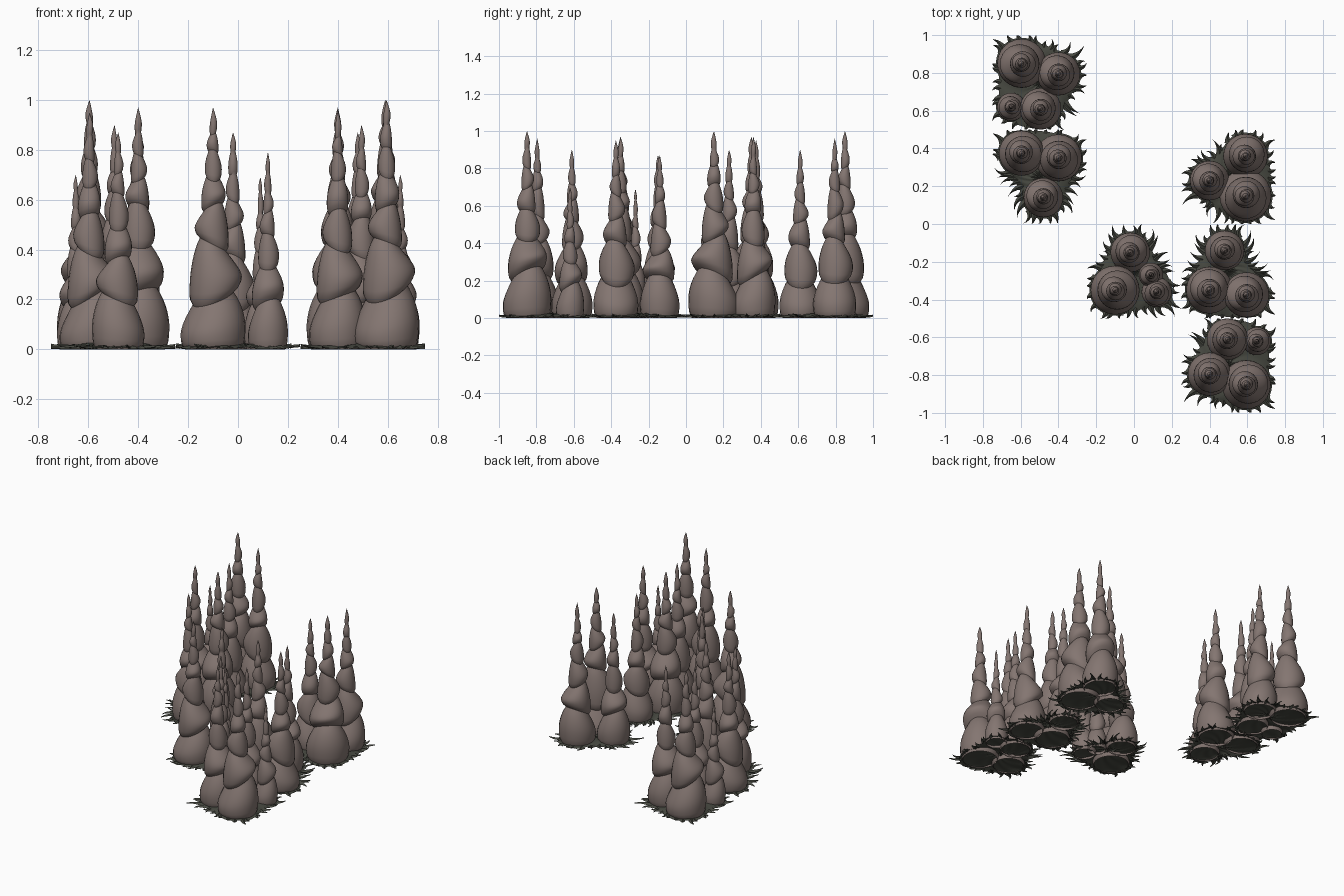
import bpy, bmesh, math, random
from mathutils import Vector

if "Cube" in bpy.data.objects:
    bpy.data.objects.remove(bpy.data.objects["Cube"])

def material(name, col):
    m = bpy.data.materials.new(name)
    m.diffuse_color = (*col, 1)
    m.use_nodes = True
    m.node_tree.nodes["Principled BSDF"].inputs["Base Color"].default_value = m.diffuse_color
    return m

STONE = material("stone", (0.23, 0.18, 0.165))
MOSS = material("moss", (0.06, 0.063, 0.05))

def finish(bm, name, mat, loc, turn, angle):
    me = bpy.data.meshes.new(name)
    bmesh.ops.recalc_face_normals(bm, faces=bm.faces)
    bm.to_mesh(me)
    bm.free()
    me.shade_smooth()
    me.set_sharp_from_angle(angle=math.radians(angle))
    me.materials.append(mat)
    ob = bpy.data.objects.new(name, me)
    ob.location = (*loc, 0)
    ob.rotation_euler.z = turn
    bpy.context.collection.objects.link(ob)

# Spire: a stack of tapering bulges parted by tilted creases, open at the foot
LEVELS = [0, .22, .42, .575, .70, .805, .90, 1]
BULGE = [1, .80, .52, .375, .26, .18, .115]
SIDES, STEPS = 24, 10

def add_spire(bm, x, y, R, H, rng):
    n = len(BULGE)
    turn = rng.uniform(0, 6.28)
    levels = [z + (rng.uniform(-.015, .015) if 0 < i < n else 0) for i, z in enumerate(LEVELS)]
    waist = [.86] + [.78 * BULGE[i] for i in range(1, n)] + [0]
    tilt, shift = [Vector((0, 0))], []
    for i in range(n):
        a = turn + i * 2.5
        k = rng.uniform(.35, .6) if i < n - 1 else 0
        tilt.append(k * Vector((math.cos(a), math.sin(a))))
        k = (.0 if i == 0 else .12) * R * BULGE[i]
        shift.append(-k * Vector((math.cos(a), math.sin(a))))
    prev = None
    for i in range(n):
        for j in range(STEPS + 1):
            if j == 0 and i > 0:
                continue
            s = j / STEPS
            base = waist[i] * (1 - s) + waist[i + 1] * s
            peak = .36                      # bulges are fullest low down
            if s < peak:
                h = math.sqrt(max(0, 1 - (1 - s / peak) ** 2))
                r = R * (waist[i] + (BULGE[i] - waist[i]) * h)
            else:
                h = 1 - ((s - peak) / (1 - peak)) ** (1.25 if i == n - 1 else 1.8)
                r = R * (waist[i + 1] + (BULGE[i] - waist[i + 1]) * h)
            t = tilt[i].lerp(tilt[i + 1], s)
            c = Vector((x, y)) + shift[i] * math.sin(math.pi * s)
            z = H * (levels[i] * (1 - s) + levels[i + 1] * s)
            if i == n - 1 and j == STEPS:
                tip = bm.verts.new((c.x, c.y, H))
                for q in range(SIDES):
                    bm.faces.new((prev[q], prev[(q + 1) % SIDES], tip))
                break
            ring = []
            for q in range(SIDES):
                a = 2 * math.pi * q / SIDES
                d = Vector((math.cos(a), math.sin(a))) * r
                ring.append(bm.verts.new((c.x + d.x, c.y + d.y, z + d.dot(t))))
            if prev:
                for q in range(SIDES):
                    w = (q + 1) % SIDES
                    bm.faces.new((prev[q], prev[w], ring[w], ring[q]))
            prev = ring

def clamp(v):
    return max(-.249, min(.249, v))

# Moss: thin lobed sheet around the feet with curled spikes on its rim
def add_moss(bm, spires, rng):
    N, M, SPIKES = 84, 12, 34
    rim = []
    for q in range(N):
        u = Vector((math.cos(q * 2 * math.pi / N), math.sin(q * 2 * math.pi / N)))
        far = .09
        for x, y, R, H in spires:
            c = Vector((x, y))
            d = c.dot(u)
            k = (R + .006) ** 2 - c.length_squared + d * d
            if k > 0:
                far = max(far, d + math.sqrt(k))
        rim.append(min(far, .244 / max(abs(u.x), abs(u.y))))
    soft = [max(rim[q], sum(rim[(q + k) % N] for k in range(-7, 8)) / 15) for q in range(N)]
    grid = []
    for q in range(N):
        a = q * 2 * math.pi / N
        row = []
        for j in range(M + 1):
            f = (j + .02) / (M + .02)
            z = .006 + .018 * (1 - f ** 6) + .003 * math.sin(q * .9 + j)
            row.append(bm.verts.new((clamp(f * soft[q] * math.cos(a)), clamp(f * soft[q] * math.sin(a)), z)))
        grid.append(row)
    for q in range(N):
        for j in range(M):
            w = (q + 1) % N
            bm.faces.new((grid[q][j], grid[w][j], grid[w][j + 1], grid[q][j + 1]))
    for k in range(SPIKES):
        q = int((k + rng.uniform(-.3, .3)) * N / SPIKES) % N
        a = q * 2 * math.pi / N
        length, bend = rng.uniform(.04, .11), rng.choice((-1, 1)) * rng.uniform(.4, 1.4)
        # keep each spike inside its square plot
        room = .25 / max(abs(math.cos(a)), abs(math.sin(a))) - soft[q] + .02
        length = min(length, max(room, .03))
        p = Vector((math.cos(a), math.sin(a))) * (soft[q] - .012)
        lift, a, prev = rng.uniform(.0, .018), a - bend * .4, None
        for j in range(6):
            f = j / 5
            side = Vector((-math.sin(a), math.cos(a))) * .021 * (1 - f) ** 1.3
            z = .007 + lift * f
            pts = [(p - side, z - .005), (p, z + .008 * (1 - f)), (p + side, z - .005)]
            row = [bm.verts.new((clamp(v.x), clamp(v.y), max(0, h))) for v, h in pts]
            if prev:
                for m in (0, 1):
                    bm.faces.new((prev[m], prev[m + 1], row[m + 1], row[m]))
            prev = row
            p = p + Vector((math.cos(a), math.sin(a))) * length / 5
            a += bend / 4

# Cluster layouts: x, y, foot radius, height of each spire
FOUR = [(.095, -.10, .13, 1.0), (-.10, -.045, .115, .96), (-.005, .14, .11, .90), (.15, .13, .075, .70)]
THREE = [(-.02, .11, .105, .87), (-.10, -.10, .125, .97), (.095, -.125, .12, .95)]
WIDE = [(.09, .11, .118, .97), (-.10, -.02, .105, .90), (.09, -.10, .138, 1.0)]
MIXED = [(-.02, .10, .105, .87), (-.10, -.10, .13, .97), (.09, -.02, .065, .69), (.12, -.11, .08, .79)]
CLUSTERS = [
    ("back_left", FOUR, (-.5, .75), math.pi, 1),
    ("front_right", FOUR, (.5, -.75), 0, 1),
    ("mid_left", THREE, (-.5, .25), math.pi, 2),
    ("mid_right", THREE, (.5, -.25), 0, 2),
    ("rear_right", WIDE, (.5, .25), 0, 3),
    ("centre", MIXED, (0, -.25), 0, 4),
]
for name, spires, loc, turn, seed in CLUSTERS:
    rng = random.Random(seed)
    bm = bmesh.new()
    for s in spires:
        add_spire(bm, *s, rng)
    finish(bm, name + "_spires", STONE, loc, turn, 35)
    bm = bmesh.new()
    add_moss(bm, spires, rng)
    finish(bm, name + "_moss", MOSS, loc, turn, 40)
